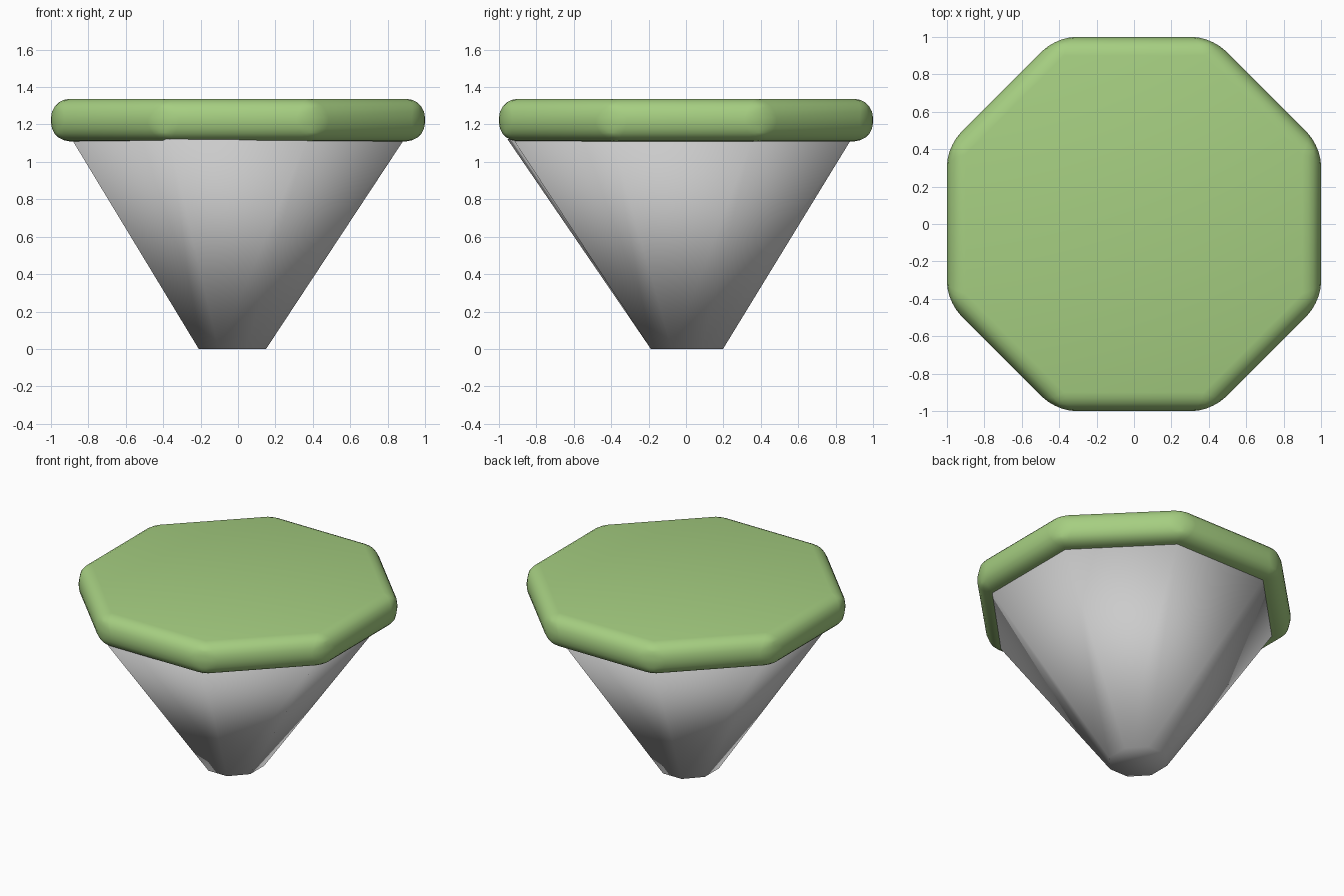
import bpy, bmesh
from math import cos, sin, pi

if "Cube" in bpy.data.objects:
    bpy.data.objects.remove(bpy.data.objects["Cube"])


def octagon(cx, cy, ax, ay, z):
    """Octagon with flat sides facing the axes; ax, ay = distance to the flats."""
    k = 1 / cos(pi / 8)
    return [[cx + ax * k * cos(pi / 8 + i * pi / 4),
             cy + ay * k * sin(pi / 8 + i * pi / 4), z] for i in range(8)]


def loft(name, lower, upper):
    """Closed eight-sided solid between two loops, shaded smooth."""
    bm = bmesh.new()
    a = [bm.verts.new(p) for p in lower]
    b = [bm.verts.new(p) for p in upper]
    for i in range(8):
        j = (i + 1) % 8
        bm.faces.new((a[i], a[j], b[j], b[i]))
    bm.faces.new(a[::-1])
    bm.faces.new(b)
    for f in bm.faces:
        f.smooth = True
    mesh = bpy.data.meshes.new(name)
    bm.to_mesh(mesh)
    bm.free()
    ob = bpy.data.objects.new(name, mesh)
    bpy.context.collection.objects.link(ob)
    return ob


# Tapered base, slightly off-centre at the foot, one front corner pulled out
rim = octagon(0, -0.02, 0.885, 0.9, 1.115)
rim[5][1] = -0.955
rim[5][2] = 1.122
base = loft("tapered_base", octagon(-0.03, 0.005, 0.18, 0.193, 0), rim)

# Rounded octagonal top slab
slab = loft("top_slab", octagon(0, 0, 1, 1, 1.11), octagon(0, 0, 1, 1, 1.337))
bevel = slab.modifiers.new("rounded_edges", 'BEVEL')
bevel.width = 0.1
bevel.segments = 5
bevel.limit_method = 'ANGLE'
bevel.angle_limit = 0.5

green = bpy.data.materials.new("green")
green.diffuse_color = (0.38, 0.62, 0.22, 1)
green.use_nodes = True
green.node_tree.nodes["Principled BSDF"].inputs["Base Color"].default_value = green.diffuse_color
slab.data.materials.append(green)
